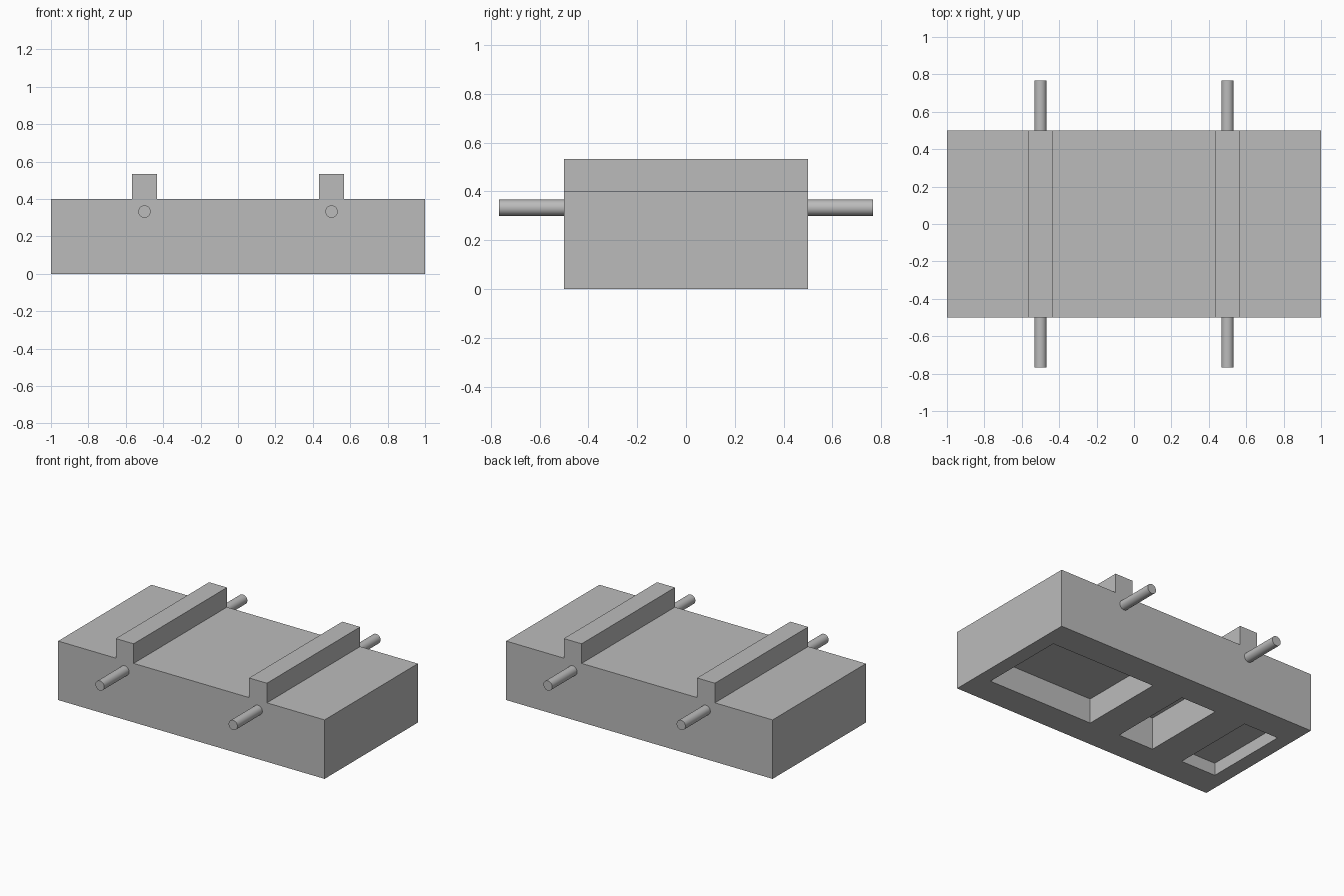
import bpy
import bmesh
import math

if "Cube" in bpy.data.objects:
    bpy.data.objects.remove(bpy.data.objects["Cube"], do_unlink=True)

HALF_LENGTH, HALF_DEPTH, BODY_TOP = 1.0, 0.5, 0.4
RAIL_X, RAIL_HALF, RAIL_TOP = 0.5, 0.067, 0.533
ROD_Z, ROD_RADIUS, ROD_REACH = 0.333, 0.033, 0.767

grey = bpy.data.materials.new("plain grey")
grey.use_nodes = True
grey.diffuse_color = (0.5, 0.5, 0.5, 1)
grey.node_tree.nodes["Principled BSDF"].inputs["Base Color"].default_value = (0.5, 0.5, 0.5, 1)


def finish(name, bm):
    """Turn a bmesh into a named grey object."""
    bmesh.ops.recalc_face_normals(bm, faces=bm.faces[:])
    mesh = bpy.data.meshes.new(name)
    bm.to_mesh(mesh)
    bm.free()
    mesh.materials.append(grey)
    obj = bpy.data.objects.new(name, mesh)
    bpy.context.collection.objects.link(obj)
    return obj


def prism(name, outline, y_min, y_max):
    """Extrude an x-z outline along y."""
    bm = bmesh.new()
    face = bm.faces.new([bm.verts.new((x, y_min, z)) for x, z in outline])
    moved = bmesh.ops.extrude_face_region(bm, geom=[face])["geom"]
    verts = [v for v in moved if isinstance(v, bmesh.types.BMVert)]
    bmesh.ops.translate(bm, verts=verts, vec=(0, y_max - y_min, 0))
    return finish(name, bm)


# Body block with the two top rails in one profile
inner, outer = RAIL_X - RAIL_HALF, RAIL_X + RAIL_HALF
right_half = [(HALF_LENGTH, 0), (HALF_LENGTH, BODY_TOP), (outer, BODY_TOP),
              (outer, RAIL_TOP), (inner, RAIL_TOP), (inner, BODY_TOP)]
outline = right_half + [(-x, z) for x, z in reversed(right_half)]
body = prism("body_with_rails", outline, -HALF_DEPTH, HALF_DEPTH)

# Pockets in the underside: x start, x end, depth
for start, end, depth in ((0.1, 0.9, 0.17), (-0.4, -0.133, 0.22), (-0.9, -0.635, 0.085)):
    box = [(start, -0.1), (end, -0.1), (end, depth), (start, depth)]
    cutter = prism("pocket_cutter", box, -0.3, 0.3)
    cutter.hide_render = True
    cut = body.modifiers.new("pocket", "BOOLEAN")
    cut.operation = "DIFFERENCE"
    cut.solver = "EXACT"
    cut.object = cutter
    bpy.context.view_layer.objects.active = body
    bpy.ops.object.modifier_apply(modifier=cut.name)
    bpy.data.objects.remove(cutter, do_unlink=True)

# Round rods sticking out of the front and back
for side, x in (("left", RAIL_X), ("right", -RAIL_X)):
    for end, sign in (("front", -1), ("back", 1)):
        bpy.ops.mesh.primitive_cylinder_add(
            vertices=32, radius=ROD_RADIUS, depth=ROD_REACH - HALF_DEPTH,
            location=(x, sign * (ROD_REACH + HALF_DEPTH) / 2, ROD_Z),
            rotation=(math.pi / 2, 0, 0))
        rod = bpy.context.object
        rod.name = f"{end}_{side}_rod"
        rod.data.materials.append(grey)
        bpy.ops.object.shade_smooth_by_angle(angle=math.radians(30))
